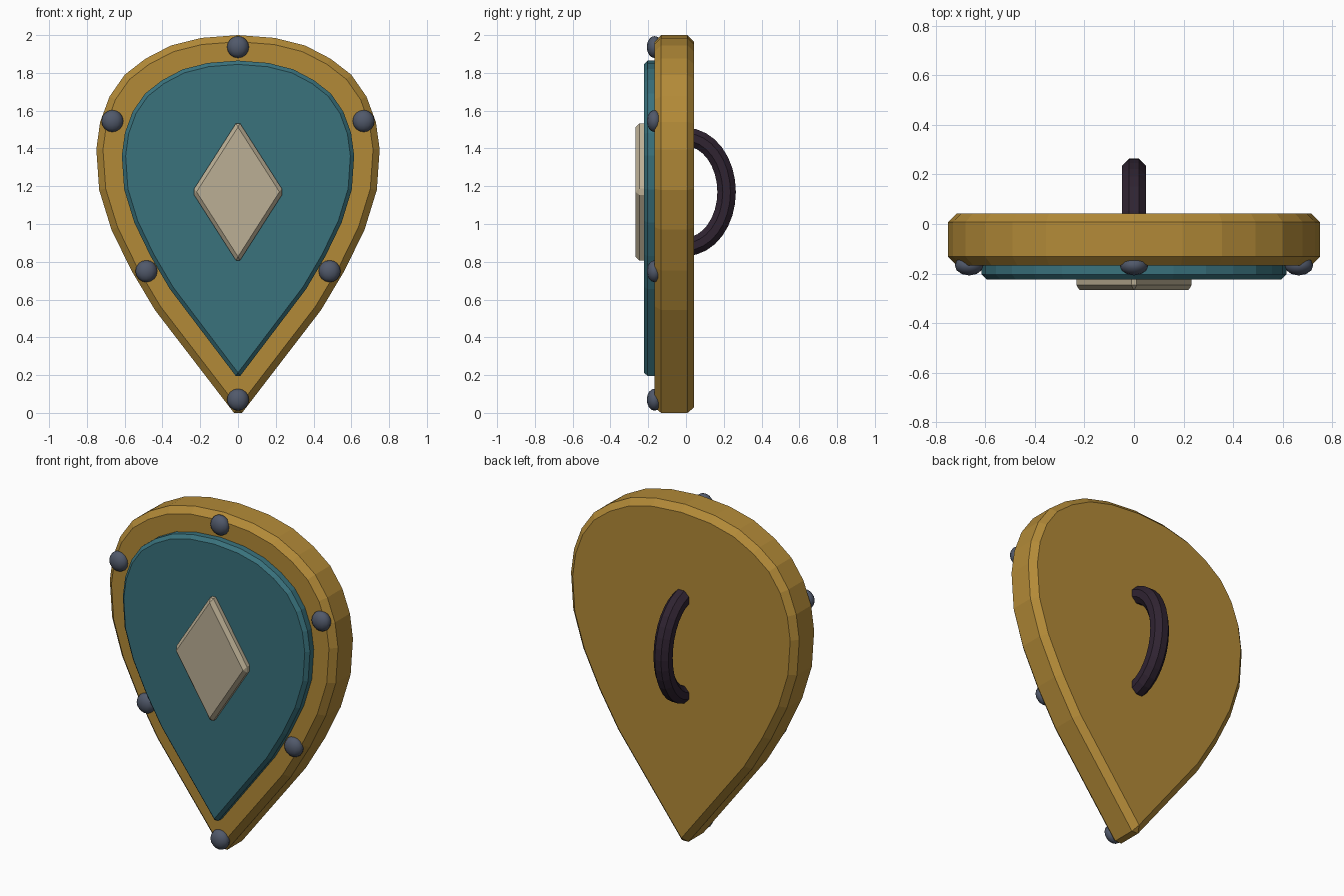
import bpy, bmesh, math
from mathutils import Matrix, Vector

if "Cube" in bpy.data.objects:
    bpy.data.objects.remove(bpy.data.objects["Cube"])


def material(name, rgb):
    m = bpy.data.materials.new(name)
    m.diffuse_color = (*rgb, 1)
    m.use_nodes = True
    m.node_tree.nodes["Principled BSDF"].inputs["Base Color"].default_value = m.diffuse_color
    return m


gold = material("gold", (0.45, 0.255, 0.039))
teal = material("teal", (0.041, 0.168, 0.204))
ivory = material("ivory", (0.50, 0.43, 0.30))
steel = material("steel", (0.082, 0.100, 0.145))
leather = material("dark leather", (0.029, 0.017, 0.031))


def finish(name, bm, mat):
    bmesh.ops.recalc_face_normals(bm, faces=bm.faces[:])
    me = bpy.data.meshes.new(name)
    bm.to_mesh(me)
    bm.free()
    me.materials.append(mat)
    ob = bpy.data.objects.new(name, me)
    bpy.context.collection.objects.link(ob)
    return ob


def plate(name, outline, y_front, y_back, chamfer, mat):
    """Extrude an x-z outline along y and chamfer its sharp edges."""
    bm = bmesh.new()
    face = bm.faces.new([bm.verts.new((x, y_front, z)) for x, z in outline])
    ext = bmesh.ops.extrude_face_region(bm, geom=[face])
    moved = [g for g in ext["geom"] if isinstance(g, bmesh.types.BMVert)]
    bmesh.ops.translate(bm, verts=moved, vec=(0, y_back - y_front, 0))
    ob = finish(name, bm, mat)
    bev = ob.modifiers.new("chamfer", "BEVEL")
    bev.width = chamfer
    bev.segments = 1
    bev.limit_method = "ANGLE"
    bev.angle_limit = math.radians(35)
    return ob


# Teardrop outline, right half from below the top centre to above the tip
half = [(0.195, 1.985), (0.355, 1.945), (0.49, 1.875), (0.60, 1.79),
        (0.68, 1.675), (0.73, 1.54), (0.75, 1.395), (0.735, 1.18),
        (0.67, 0.97), (0.565, 0.755), (0.44, 0.545)]
outline = [(0, 2.0)] + half + [(0, -0.028)] + [(-x, z) for x, z in reversed(half)]

# Shield body, raised front panel and diamond emblem
plate("shield_body", outline, -0.167, 0.043, 0.035, gold)
plate("front_panel", [(x * 0.82, 0.203 + z * 0.831) for x, z in outline],
      -0.223, -0.12, 0.02, teal)
plate("diamond_emblem", [(0, 1.55), (0.243, 1.17), (0, 0.79), (-0.243, 1.17)],
      -0.267, -0.19, 0.02, ivory)

# Flattened rivets around the rim
rivets = [(0, 1.937), (0.665, 1.545), (-0.665, 1.545),
          (0.485, 0.75), (-0.485, 0.75), (0, 0.07)]
for i, (x, z) in enumerate(rivets):
    bm = bmesh.new()
    bmesh.ops.create_uvsphere(bm, u_segments=12, v_segments=8, radius=0.058)
    bmesh.ops.transform(bm, verts=bm.verts[:], matrix=Matrix.Translation((x, -0.167, z))
                        @ Matrix.Diagonal((1, 0.7, 1, 1)))
    ob = finish(f"rivet_{i + 1}", bm, steel)
    for p in ob.data.polygons:
        p.use_smooth = True

# Arched grip on the back: eight-sided tube swept along a half ellipse
bm = bmesh.new()
steps, sides, radius = 16, 8, 0.053
rings = []
for i in range(steps + 1):
    a = math.pi * (i / steps - 0.5)
    centre = Vector((0, 0.215 * math.cos(a), 1.17 + 0.29 * math.sin(a)))
    normal = Vector((0, 0.29 * math.cos(a), 0.215 * math.sin(a))).normalized()
    ring = []
    for k in range(sides):
        t = 2 * math.pi * (k + 0.5) / sides
        offset = Vector((math.sin(t), 0, 0)) + normal * math.cos(t)
        ring.append(bm.verts.new(centre + offset * radius))
    rings.append(ring)
for a, b in zip(rings, rings[1:]):
    for k in range(sides):
        n = (k + 1) % sides
        bm.faces.new((a[k], a[n], b[n], b[k]))
bm.faces.new(rings[0])
bm.faces.new(rings[-1])
finish("back_grip", bm, leather)
